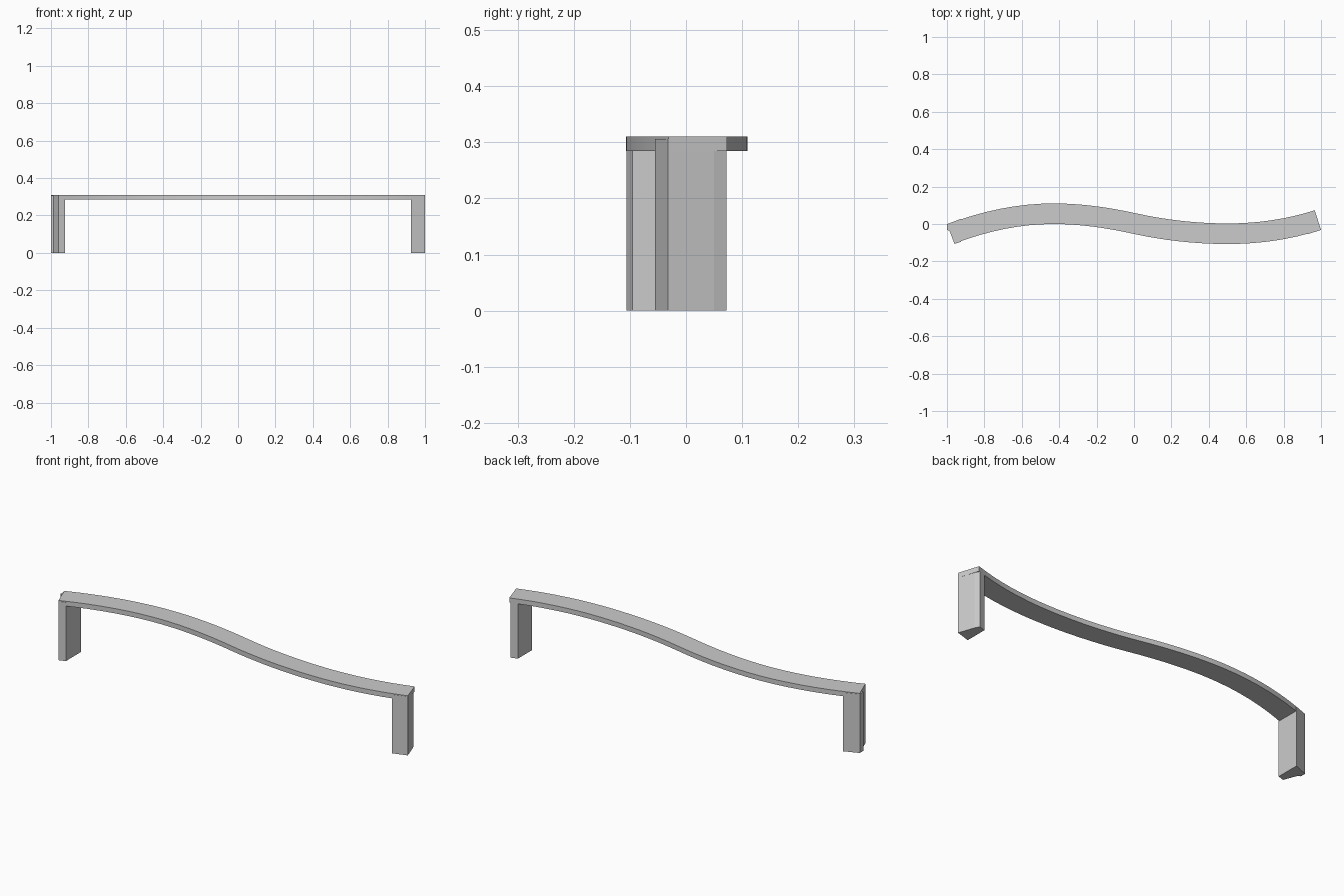
import bpy, bmesh
from mathutils import Vector

if "Cube" in bpy.data.objects:
    bpy.data.objects.remove(bpy.data.objects["Cube"])


def prism(name, outline, z0, z1):
    """Extrude a flat outline between two heights."""
    bm = bmesh.new()
    face = bm.faces.new([bm.verts.new((x, y, z0)) for x, y in outline])
    ext = bmesh.ops.extrude_face_region(bm, geom=[face])
    verts = [g for g in ext["geom"] if isinstance(g, bmesh.types.BMVert)]
    bmesh.ops.translate(bm, verts=verts, vec=(0, 0, z1 - z0))
    bmesh.ops.recalc_face_normals(bm, faces=bm.faces)
    mesh = bpy.data.meshes.new(name)
    bm.to_mesh(mesh)
    bm.free()
    obj = bpy.data.objects.new(name, mesh)
    bpy.context.collection.objects.link(obj)
    return obj


# Centre line of the bench: x, y, slope
KNOTS = [(-0.98, -0.053, 0.38), (-0.43, 0.055, 0), (0, 0.003, -0.22),
         (0.5, -0.052, 0), (0.983, 0.021, 0.32)]
HALF_WIDTH = 0.055
STEPS = 8


def edge_points():
    """Offset the smooth centre line to both sides."""
    back, front = [], []
    for i, ((xa, ya, sa), (xb, yb, sb)) in enumerate(zip(KNOTS, KNOTS[1:])):
        h = xb - xa
        for k in range(0 if i == 0 else 1, STEPS + 1):
            t = k / STEPS
            y = ((2*t**3 - 3*t**2 + 1) * ya + (t**3 - 2*t**2 + t) * h * sa
                 + (3*t**2 - 2*t**3) * yb + (t**3 - t**2) * h * sb)
            slope = ((6*t*t - 6*t) * (ya - yb) / h
                     + (3*t*t - 4*t + 1) * sa + (3*t*t - 2*t) * sb)
            n = Vector((-slope, 1)).normalized() * HALF_WIDTH
            c = Vector((xa + t * h, y))
            back.append(c + n)
            front.append(c - n)
    return back, front


# Curved seat slab
back, front = edge_points()
seat = prism("seat", front + back[::-1], 0.285, 0.31)

# End legs, following the seat ends with straight inner faces
prism("left_leg", [(-0.925, -0.095), (-0.959, -0.106), (-0.986, -0.037),
                   (-1.0, -0.03), (-1.0, -0.001), (-0.925, 0.028)], 0, 0.306)
prism("right_leg", [(0.925, -0.055), (1.0, -0.032), (0.972, 0.05),
                    (0.961, 0.072), (0.925, 0.061)], 0, 0.306)

# Smooth the long curved sides, keep edges sharp
bpy.ops.object.select_all(action='DESELECT')
seat.select_set(True)
bpy.context.view_layer.objects.active = seat
bpy.ops.object.shade_smooth_by_angle(angle=0.5)
